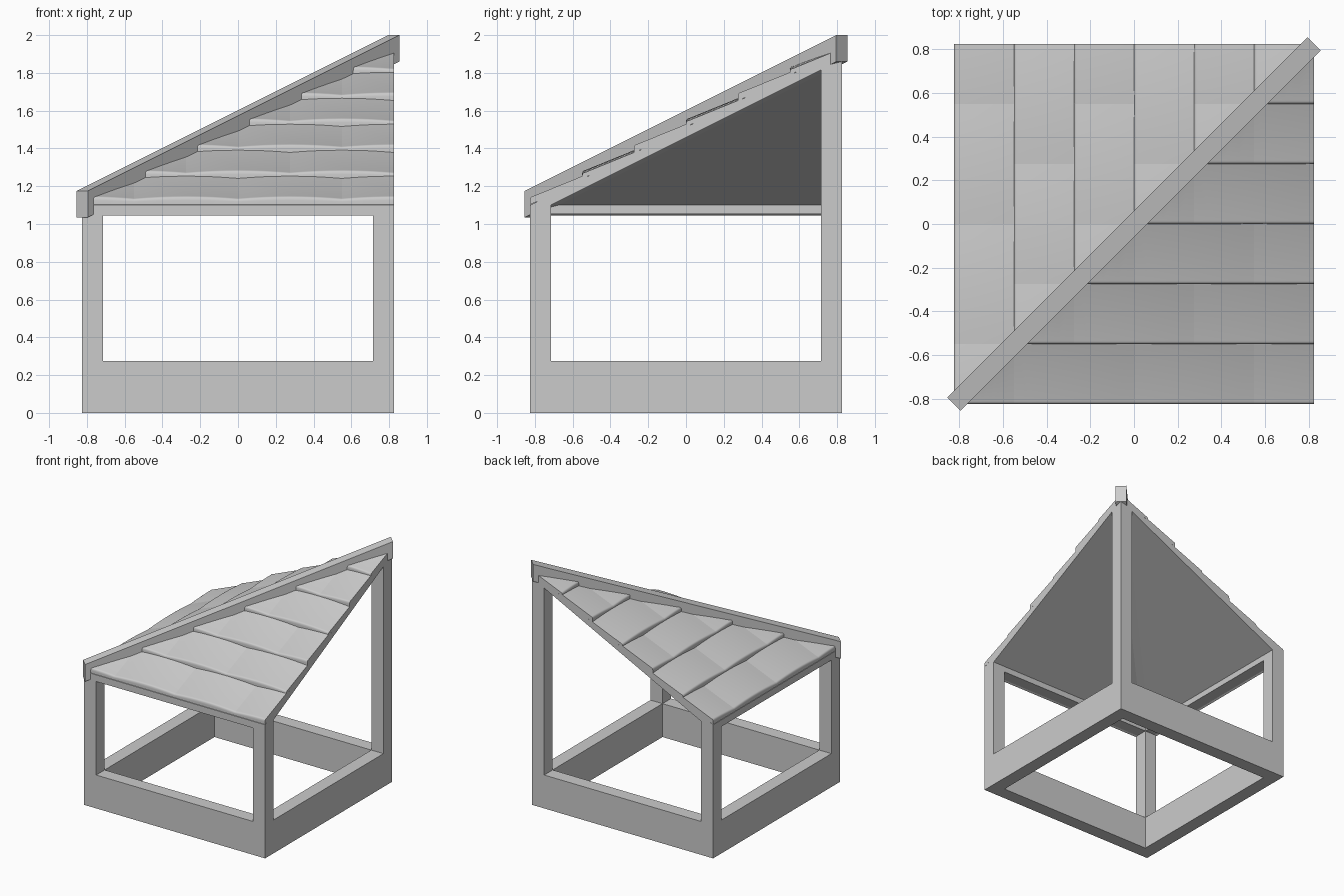
import bpy, bmesh, math
from mathutils import Vector

if "Cube" in bpy.data.objects:
    bpy.data.objects.remove(bpy.data.objects["Cube"])

H = 0.825      # half width of the frame
T = 0.11       # post and wall thickness
ROW = 0.275    # depth of one tile row
SLOPE = 0.5


def finish(name, bm, smooth=False):
    me = bpy.data.meshes.new(name)
    bm.to_mesh(me)
    bm.free()
    ob = bpy.data.objects.new(name, me)
    bpy.context.collection.objects.link(ob)
    if smooth:
        bpy.ops.object.select_all(action='DESELECT')
        ob.select_set(True)
        bpy.context.view_layer.objects.active = ob
        bpy.ops.object.shade_smooth_by_angle(angle=math.radians(40))
    return ob


def loft(bm, rings, closed=False):
    """Skin equal-length rings; cap the ends unless the loop is closed."""
    vs = [[bm.verts.new(p) for p in r] for r in rings]
    n = len(vs[0])
    pairs = list(zip(vs, vs[1:])) + ([(vs[-1], vs[0])] if closed else [])
    faces = [bm.faces.new((a[j], a[(j + 1) % n], b[(j + 1) % n], b[j]))
             for a, b in pairs for j in range(n)]
    if not closed:
        faces += [bm.faces.new(vs[0]), bm.faces.new(vs[-1])]
    bmesh.ops.recalc_face_normals(bm, faces=faces)


def box(name, x0, x1, y0, y1, z0, z1):
    bm = bmesh.new()
    loft(bm, [[(x0, y0, z), (x1, y0, z), (x1, y1, z), (x0, y1, z)] for z in (z0, z1)])
    return finish(name, bm)


def clip_to_hip(bm, swap):
    """Keep the x > y half; swap x and y to make the left slope."""
    bmesh.ops.bisect_plane(bm, geom=bm.verts[:] + bm.edges[:] + bm.faces[:], dist=1e-5,
                           plane_co=(0, 0, 0), plane_no=(1, -1, 0), clear_inner=True)
    if swap:
        for v in bm.verts:
            v.co = Vector((v.co.y, v.co.x, v.co.z))
        bmesh.ops.reverse_faces(bm, faces=bm.faces[:])


# Base wall ring
bm = bmesh.new()
loft(bm, [[(sx * r, sy * r, z) for r, z in ((H, 0), (H, 0.275), (H - T, 0.275), (H - T, 0))]
          for sx, sy in ((-1, -1), (1, -1), (1, 1), (-1, 1))], closed=True)
finish("base_wall", bm)

# Corner posts, the back right one reaching the top of the hip
for name, sx, sy, top in (("front_left_post", -1, -1, 1.09), ("front_right_post", 1, -1, 1.1),
                          ("back_left_post", -1, 1, 1.1), ("back_right_post", 1, 1, 1.86)):
    xs = sorted((sx * H, sx * (H - T)))
    ys = sorted((sy * H, sy * (H - T)))
    box(name, *xs, *ys, 0.275, top)

# Eaves beams
box("front_beam", T - H, H - T, -H, T - H, 1.052, 1.1)
box("left_beam", -H, T - H, T - H, H - T, 1.052, 1.1)


def deck(name, swap):
    lo, hi = 1.4575, 1.5125
    bm = bmesh.new()
    loft(bm, [[(x, -H, lo - SLOPE * H), (x, H, lo + SLOPE * H),
               (x, H, hi + SLOPE * H), (x, -H, hi - SLOPE * H)] for x in (-H, H)])
    clip_to_hip(bm, swap)
    finish(name, bm)


def tiles(name, swap):
    bm = bmesh.new()
    for i in range(6):
        y0 = -H + ROW * i
        y1 = min(y0 + ROW + 0.025, H)
        z0 = 1.103 + ROW * SLOPE * i
        r = 0.017
        # rounded nose, then a shallow top: (y, z, share of bow)
        prof = [(y0, z0, 0), (y0, z0 + 0.016, 0.5)]
        for k in range(1, 5):
            a = math.radians(90 * k / 4)
            prof.append((y0 + r * (1 - math.cos(a)), z0 + 0.016 + r * math.sin(a), 1))
        prof += [(y1, z0 + 0.033 + (y1 - y0) * 0.385, 1), (y1, z0 + (y1 - y0) * SLOPE - 0.02, 0)]
        first = -4 * ROW if i % 2 == 0 else -3 * ROW
        for k in range(4):
            s = first + 2 * ROW * k
            a, b = max(s, -H), min(s + 2 * ROW, H)
            if b <= max(a, y0):
                continue
            rings = []
            for q in range(9):
                x = a + (b - a) * q / 8
                t = (x - s) / ROW - 1
                bow = 0.012 * (1 - t * t)
                rings.append([(x, y, z + w * bow) for y, z, w in prof])
            loft(bm, rings)
    clip_to_hip(bm, swap)
    finish(name, bm, smooth=True)


# Two roof slopes meeting on the diagonal
for side, swap in (("front", False), ("left", True)):
    deck(side + "_roof_deck", swap)
    tiles(side + "_roof_tiles", swap)

# Sloping hip beam along the diagonal
w = 0.03
bm = bmesh.new()
loft(bm, [[(s - w, s + w, 1.4475 + SLOPE * s), (s + w, s - w, 1.4475 + SLOPE * s),
           (s + w, s - w, 1.5875 + SLOPE * s), (s - w, s + w, 1.5875 + SLOPE * s)]
          for s in (-H, H)])
finish("hip_beam", bm)
